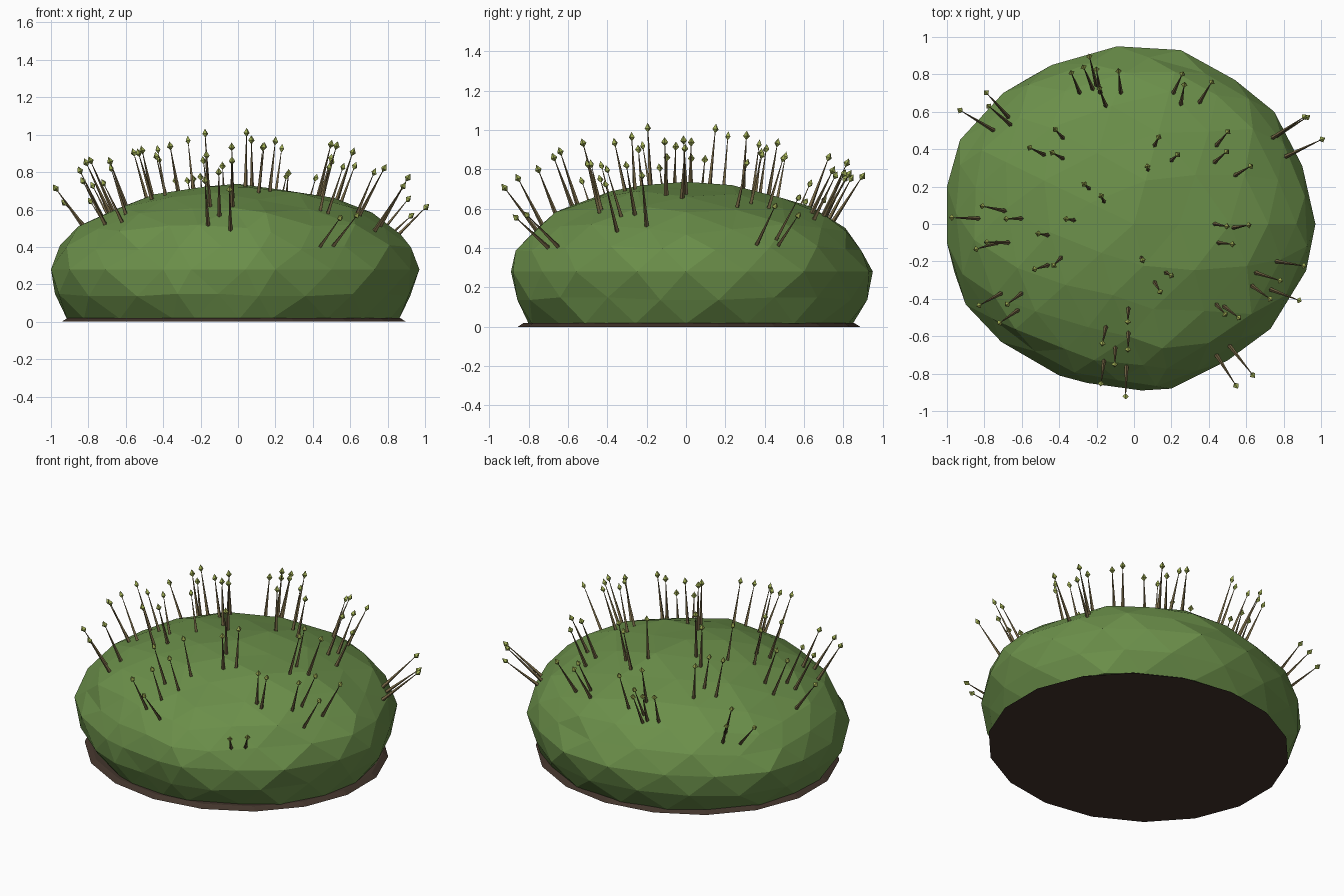
import bpy, bmesh, math, random
from mathutils import Vector, Matrix
from mathutils.bvhtree import BVHTree

if "Cube" in bpy.data.objects:
    bpy.data.objects.remove(bpy.data.objects["Cube"])

random.seed(11)


def material(name, rgb):
    m = bpy.data.materials.new(name)
    m.diffuse_color = (*rgb, 1)
    m.use_nodes = True
    m.node_tree.nodes["Principled BSDF"].inputs["Base Color"].default_value = m.diffuse_color
    return m


def add_object(name, bm, mat):
    mesh = bpy.data.meshes.new(name)
    bm.to_mesh(mesh)
    bm.free()
    mesh.materials.append(mat)
    ob = bpy.data.objects.new(name, mesh)
    bpy.context.collection.objects.link(ob)
    return ob


moss_green = material("moss green", (0.147, 0.275, 0.068))
soil_brown = material("soil brown", (0.054, 0.034, 0.024))
stem_brown = material("stem brown", (0.175, 0.132, 0.058))
cap_green = material("cap olive", (0.35, 0.42, 0.09))

# Rim of the mound, counter-clockwise from the right
OUTLINE = [(.97, 0), (.9, .31), (.75, .6), (.54, .77), (.25, .93), (-.09, .95),
           (-.44, .85), (-.7, .7), (-.93, .45), (-1, .2), (-1, -.1), (-.9, -.43),
           (-.71, -.63), (-.4, -.81), (-.25, -.85), (.04, -.89), (.2, -.88),
           (.5, -.73), (.73, -.56), (.92, -.25)]


def outline(angle):
    t = (angle / math.radians(18) + 1e-4) % 20
    i, f = int(t) % 20, t - int(t)
    return Vector(OUTLINE[i]).lerp(Vector(OUTLINE[(i + 1) % 20]), f)


# Moss mound: faceted, squashed sphere that stays wide down to a flat underside
MID, UP, DOWN, FLOOR = 0.28, 0.45, 0.52, 0.016
bm = bmesh.new()
bmesh.ops.create_icosphere(bm, subdivisions=3, radius=1)
for v in bm.verts:
    x, y, z = v.co
    flat = math.hypot(x, y)
    k = 1 if abs(z) < 0.01 else random.uniform(0.975, 1.012)
    height = MID + z * (UP if z > 0 else DOWN)
    if z > 0.1:
        height += random.uniform(-0.014, 0.008)
    elif z < -0.36:
        height = FLOOR
        k = min(1.045, 0.915 / max(flat, 0.01))
    elif z < -0.1:
        k *= 1.03
    rim = outline(math.atan2(y, x)) * flat * k
    v.co = (rim.x, rim.y, height)
bmesh.ops.recalc_face_normals(bm, faces=bm.faces[:])
tree = BVHTree.FromBMesh(bm)
add_object("moss_mound", bm, moss_green)

# Soil base: thin bevelled disc below the mound
bm = bmesh.new()
bmesh.ops.create_cone(bm, cap_ends=True, segments=18, radius1=1.0, radius2=0.965,
                      depth=0.02,
                      matrix=Matrix.Translation((-0.022, 0.015, 0.01))
                      @ Matrix.Diagonal((0.935, 0.87, 1, 1)))
add_object("soil_base", bm, soil_brown)

# Where the stems grow (x, y)
ROOTS = [
    (-.66, .53), (-.75, .5), (-.67, .57), (-.29, .7), (-.2, .74), (-.18, .7),
    (-.22, .72), (-.15, .63), (-.07, .7), (.21, .7), (.25, .64), (.35, .65),
    (-.38, .46), (-.48, .37), (-.38, .35), (-.24, .19), (-.16, .12),
    (.11, .42), (.075, .29), (.2, .34), (.44, .42), (.43, .33), (.54, .26),
    (.76, .47), (.74, .46), (.81, .36), (.53, -.02), (.43, 0), (.45, -.1),
    (.76, -.2), (.65, -.26), (.73, -.35), (.63, -.33), (.48, -.44), (.44, -.43),
    (.51, -.65), (.44, -.7), (.04, -.18), (.17, -.26), (.11, -.31),
    (-.03, -.45), (-.15, -.55), (-.03, -.58), (-.1, -.66), (-.16, -.73),
    (-.04, -.76), (-.62, -.46), (-.6, -.37), (-.71, -.37), (-.73, -.1),
    (-.67, -.1), (-.83, .03), (-.69, .07), (-.6, .03), (-.46, -.06),
    (-.39, -.18), (-.46, -.22), (-.32, .02)]

# Tapered stems, each ending in a small pointed spore cap
stems, caps = bmesh.new(), bmesh.new()
for x, y in ROOTS:
    hit = tree.ray_cast(Vector((x, y, 2)), Vector((0, 0, -1)))[0]
    if hit is None:
        continue
    normal = Vector((x / 0.9, y / 0.9, (hit.z - MID) * 0.9 / UP ** 2)).normalized()
    jitter = Vector((random.uniform(-.09, .09), random.uniform(-.09, .09), 0))
    d = (normal + Vector((0, 0, 0.22)) + jitter).normalized()
    length = random.uniform(0.22, 0.28)
    turn = d.to_track_quat('Z', 'Y').to_matrix().to_4x4()
    start = hit - d * 0.02
    bmesh.ops.create_cone(stems, cap_ends=True, segments=4, radius1=0.012, radius2=0.002,
                          depth=length + 0.02,
                          matrix=Matrix.Translation(start + d * (length + 0.02) / 2) @ turn)
    tip = hit + d * length
    for depth, r1, r2, offset in ((0.018, 0.002, 0.0175, 0.007), (0.028, 0.0175, 0, 0.030)):
        bmesh.ops.create_cone(caps, cap_ends=False, segments=4, radius1=r1, radius2=r2,
                              depth=depth,
                              matrix=Matrix.Translation(tip + d * offset) @ turn)
bmesh.ops.remove_doubles(caps, verts=caps.verts[:], dist=0.0005)
add_object("spore_stems", stems, stem_brown)
add_object("spore_caps", caps, cap_green)
